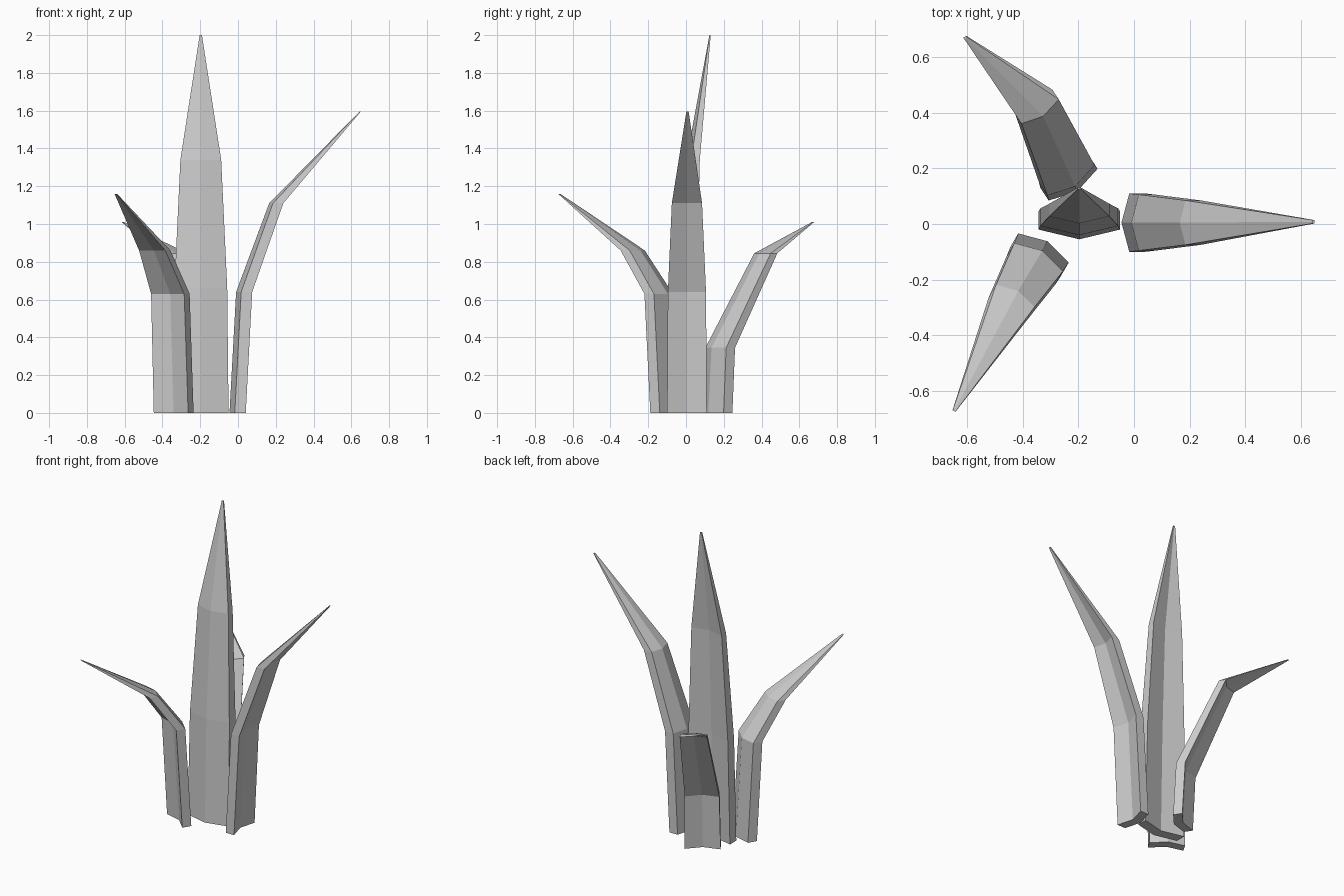
import bpy, bmesh, math
from mathutils import Vector


def leaf(name, heading, rings):
    """Loft a folded (V-section) leaf; each ring is
    (ridge x, ridge y, z, half width, fold depth, thickness)."""
    a = math.radians(heading)
    out = Vector((math.cos(a), math.sin(a), 0))
    side = Vector((math.sin(a), -math.cos(a), 0))
    bm = bmesh.new()
    loops = []
    for x, y, z, w, d, t in rings:
        c = Vector((x, y, z))
        section = [(-w, d), (0, 0), (w, d), (w, d + t), (0, t), (-w, d + t)]
        loops.append([bm.verts.new(c + side * s + out * o) for s, o in section])
    for lo, hi in zip(loops, loops[1:]):
        for i in range(6):
            j = (i + 1) % 6
            bm.faces.new((lo[i], lo[j], hi[j], hi[i]))
    # Cap both ends, split along the fold
    for r in (loops[0], loops[-1]):
        bm.faces.new((r[0], r[1], r[4], r[5]))
        bm.faces.new((r[1], r[2], r[3], r[4]))
    bmesh.ops.recalc_face_normals(bm, faces=bm.faces)
    mesh = bpy.data.meshes.new(name)
    bm.to_mesh(mesh)
    bm.free()
    bpy.context.collection.objects.link(bpy.data.objects.new(name, mesh))


# Tall centre leaf, leaning slightly back
leaf("centre_leaf", 90, [
    (-0.197, -0.055, 0.00, 0.147, 0.035, 0.065),
    (-0.197, -0.040, 0.66, 0.140, 0.033, 0.063),
    (-0.197, 0.002, 1.34, 0.108, 0.026, 0.045),
    (-0.197, 0.124, 2.00, 0.006, 0.001, 0.006)])

# Right leaf
leaf("right_leaf", 0, [
    (-0.045, 0.005, 0.00, 0.105, 0.028, 0.058),
    (-0.010, 0.005, 0.64, 0.101, 0.027, 0.058),
    (0.165, 0.005, 1.11, 0.080, 0.020, 0.055),
    (0.643, 0.008, 1.595, 0.006, 0.001, 0.006)])

# Front left leaf
leaf("front_left_leaf", -120, [
    (-0.312, -0.062, 0.00, 0.105, 0.028, 0.058),
    (-0.330, -0.096, 0.63, 0.101, 0.027, 0.058),
    (-0.417, -0.241, 0.86, 0.080, 0.020, 0.055),
    (-0.645, -0.668, 1.16, 0.006, 0.001, 0.006)])

# Short back left leaf
leaf("back_left_leaf", 123, [
    (-0.204, 0.118, 0.00, 0.105, 0.028, 0.056),
    (-0.212, 0.135, 0.345, 0.101, 0.027, 0.056),
    (-0.327, 0.388, 0.845, 0.080, 0.020, 0.042),
    (-0.606, 0.669, 1.01, 0.006, 0.001, 0.006)])
